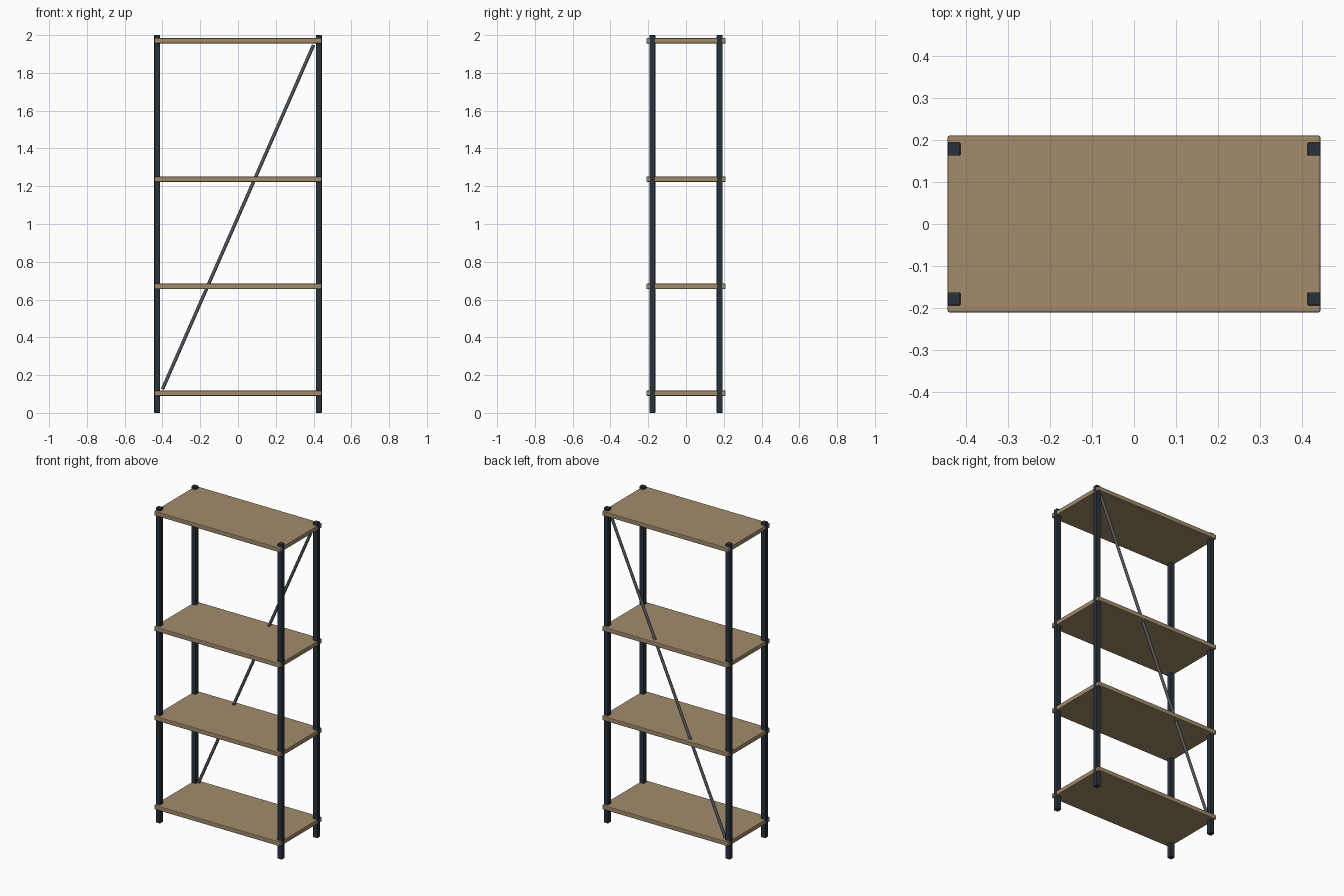
import bpy
from mathutils import Vector

if "Cube" in bpy.data.objects:
    bpy.data.objects.remove(bpy.data.objects["Cube"])


def material(name, color):
    m = bpy.data.materials.new(name)
    m.diffuse_color = (*color, 1)
    m.use_nodes = True
    m.node_tree.nodes["Principled BSDF"].inputs["Base Color"].default_value = m.diffuse_color
    return m


WOOD = material("wood", (0.36, 0.26, 0.15))
STEEL = material("dark_steel", (0.022, 0.032, 0.042))
ROD = material("grey_steel", (0.085, 0.095, 0.105))


def box(name, center, size, bevel, mat):
    bpy.ops.mesh.primitive_cube_add(size=1, location=center)
    ob = bpy.context.object
    ob.name = name
    ob.scale = size
    bpy.ops.object.transform_apply(location=False, rotation=False, scale=True)
    b = ob.modifiers.new("bevel", "BEVEL")
    b.width = bevel
    b.segments = 2
    ob.data.materials.append(mat)
    return ob


# Four corner posts, flush with the shelf ends
for sx, side in ((-1, "left"), (1, "right")):
    for sy, end in ((-1, "front"), (1, "back")):
        box(f"{end}_{side}_post", (sx * 0.428, sy * 0.178, 1.0),
            (0.031, 0.031, 2.0), 0.003, STEEL)

# Four shelf boards
for i, z in enumerate((0.104, 0.67, 1.237, 1.97)):
    box(f"shelf_{i + 1}", (0, 0, z), (0.886, 0.42, 0.028), 0.004, WOOD)

# Diagonal brace between the back posts
a, b = Vector((-0.40, 0.178, 0.125)), Vector((0.40, 0.178, 1.948))
bpy.ops.mesh.primitive_cylinder_add(vertices=12, radius=0.009, depth=(b - a).length,
                                    location=(a + b) / 2)
brace = bpy.context.object
brace.name = "back_brace"
brace.rotation_euler = (b - a).to_track_quat("Z", "Y").to_euler()
brace.data.materials.append(ROD)
bpy.ops.object.shade_smooth_by_angle()
